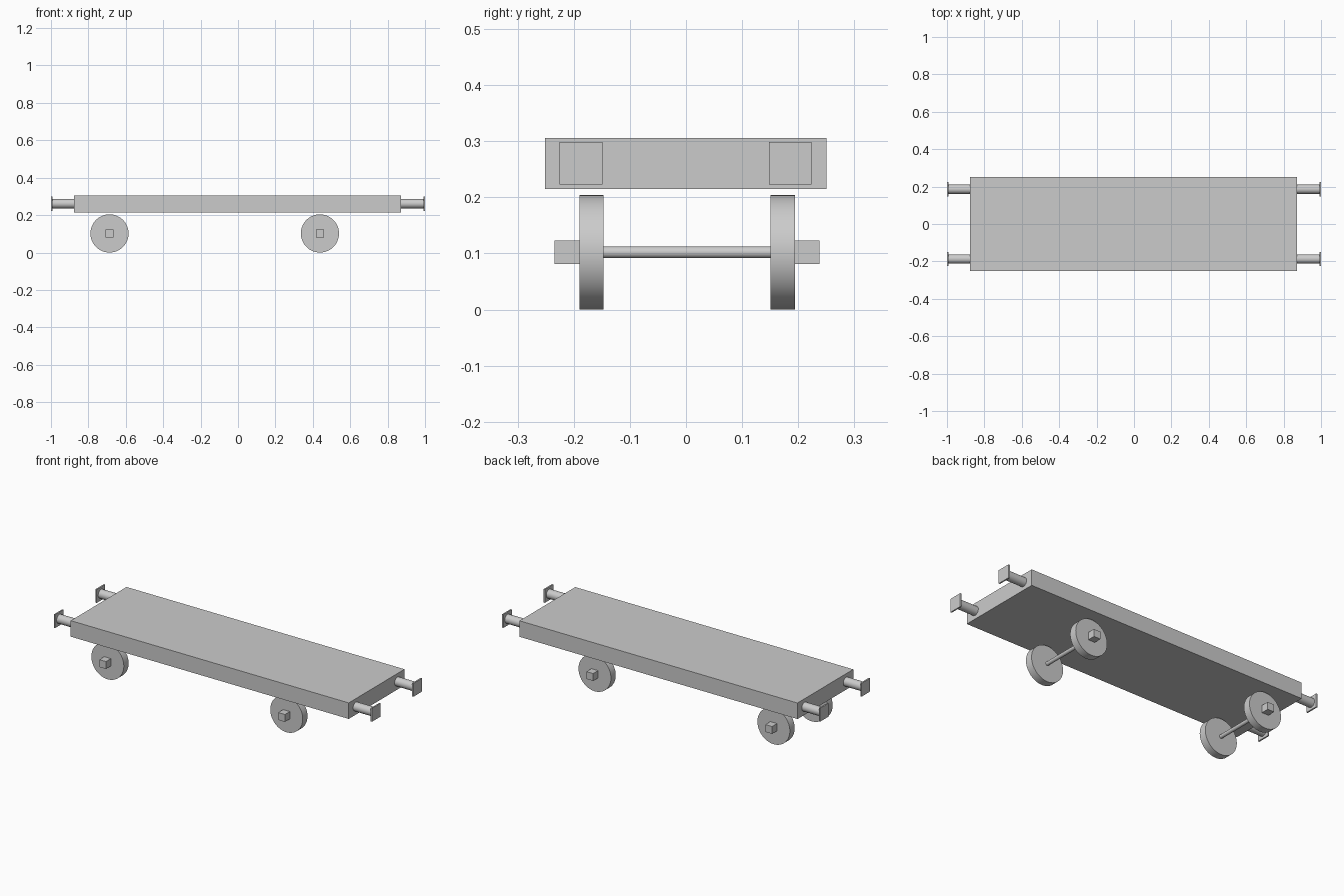
import bpy
import math
from mathutils import Matrix

cube = bpy.data.objects.get("Cube")
if cube:
    bpy.data.objects.remove(cube, do_unlink=True)

# Single plain grey
grey = bpy.data.materials.new("plain grey")
grey.use_nodes = True
COLOR = (0.6, 0.6, 0.6, 1)
grey.diffuse_color = COLOR
grey.node_tree.nodes["Principled BSDF"].inputs["Base Color"].default_value = COLOR


def box(name, lo, hi):
    """Box between two opposite corners."""
    mid = [(a + b) / 2 for a, b in zip(lo, hi)]
    bpy.ops.mesh.primitive_cube_add(size=1, location=mid)
    ob = bpy.context.object
    ob.name = name
    ob.data.transform(Matrix.Diagonal([b - a for a, b in zip(lo, hi)] + [1]))
    ob.data.materials.append(grey)


def cylinder(name, radius, start, end, axis, u, v):
    """Round bar from start to end along x or y; u, v are the other coordinates."""
    mid = (start + end) / 2
    along_x = axis == "x"
    bpy.ops.mesh.primitive_cylinder_add(
        vertices=64, radius=radius, depth=end - start,
        location=(mid, u, v) if along_x else (u, mid, v),
        rotation=(0, math.pi / 2, 0) if along_x else (math.pi / 2, 0, 0))
    ob = bpy.context.object
    ob.name = name
    ob.data.materials.append(grey)
    bpy.ops.object.shade_smooth_by_angle(angle=math.radians(30))


# Flat deck
DECK_LEFT, DECK_RIGHT = 0.872, -0.876
box("deck", (DECK_RIGHT, -0.251, 0.215), (DECK_LEFT, 0.25, 0.306))

# Buffers: a round shaft and a thin square plate at each corner
BUFFER_Z, PLATE, HALF = 0.261, 0.008, 0.038
for side, y in (("front", -0.187), ("back", 0.186)):
    for end, x0, x1, p in (("left", DECK_LEFT, 1 - PLATE, 1 - PLATE),
                           ("right", PLATE - 1, DECK_RIGHT, -1)):
        cylinder(f"buffer_shaft_{side}_{end}", 0.025, x0, x1, "x", y, BUFFER_Z)
        box(f"buffer_plate_{side}_{end}",
            (p, y - HALF, BUFFER_Z - HALF), (p + PLATE, y + HALF, BUFFER_Z + HALF))

# Wheelsets: axle, two disc wheels and square axle boxes
RADIUS, HUB = 0.102, 0.021
for end, x in (("left", 0.438), ("right", -0.687)):
    cylinder(f"axle_{end}", 0.0105, -0.147, 0.151, "y", x, RADIUS)
    for side, inner, outer, cap in (("front", -0.147, -0.19, -0.234),
                                    ("back", 0.151, 0.194, 0.238)):
        w0, w1 = sorted((inner, outer))
        b0, b1 = sorted((outer, cap))
        cylinder(f"wheel_{side}_{end}", RADIUS, w0, w1, "y", x, RADIUS)
        box(f"axle_box_{side}_{end}",
            (x - HUB, b0, RADIUS - HUB), (x + HUB, b1, RADIUS + HUB))
